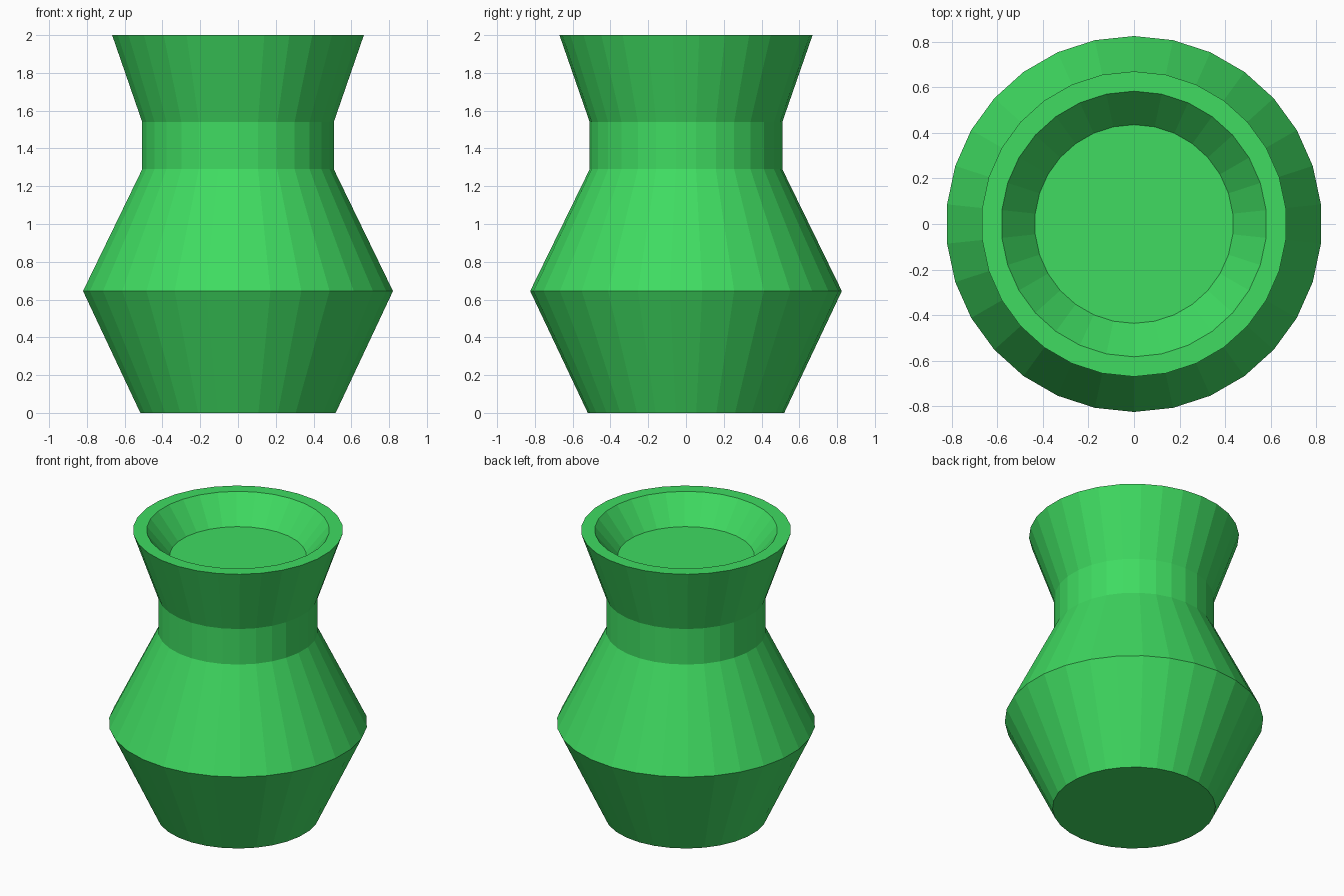
import bpy, bmesh
from math import sin, cos, tau

if "Cube" in bpy.data.objects:
    bpy.data.objects.remove(bpy.data.objects["Cube"])

SIDES = 30

# Radius, height: base, belly, neck, rim, then the recessed mouth
PROFILE = [(0.52, 0), (0.825, 0.645), (0.51, 1.29), (0.51, 1.54),
           (0.67, 2.0), (0.583, 2.0), (0.436, 1.82)]

bm = bmesh.new()
rings = [[bm.verts.new((r * sin(tau * i / SIDES), r * cos(tau * i / SIDES), z))
          for i in range(SIDES)] for r, z in PROFILE]

# Walls between neighbouring rings
for low, high in zip(rings, rings[1:]):
    for i in range(SIDES):
        j = (i + 1) % SIDES
        bm.faces.new((low[i], low[j], high[j], high[i]))

# Base and mouth floor
bm.faces.new(rings[0])
bm.faces.new(rings[-1])
bmesh.ops.recalc_face_normals(bm, faces=bm.faces)

mesh = bpy.data.meshes.new("vase")
bm.to_mesh(mesh)
bm.free()
vase = bpy.data.objects.new("vase", mesh)
bpy.context.collection.objects.link(vase)

# Green glaze
green = bpy.data.materials.new("green")
green.diffuse_color = (0.05, 0.71, 0.12, 1)
green.use_nodes = True
green.node_tree.nodes["Principled BSDF"].inputs["Base Color"].default_value = green.diffuse_color
mesh.materials.append(green)
